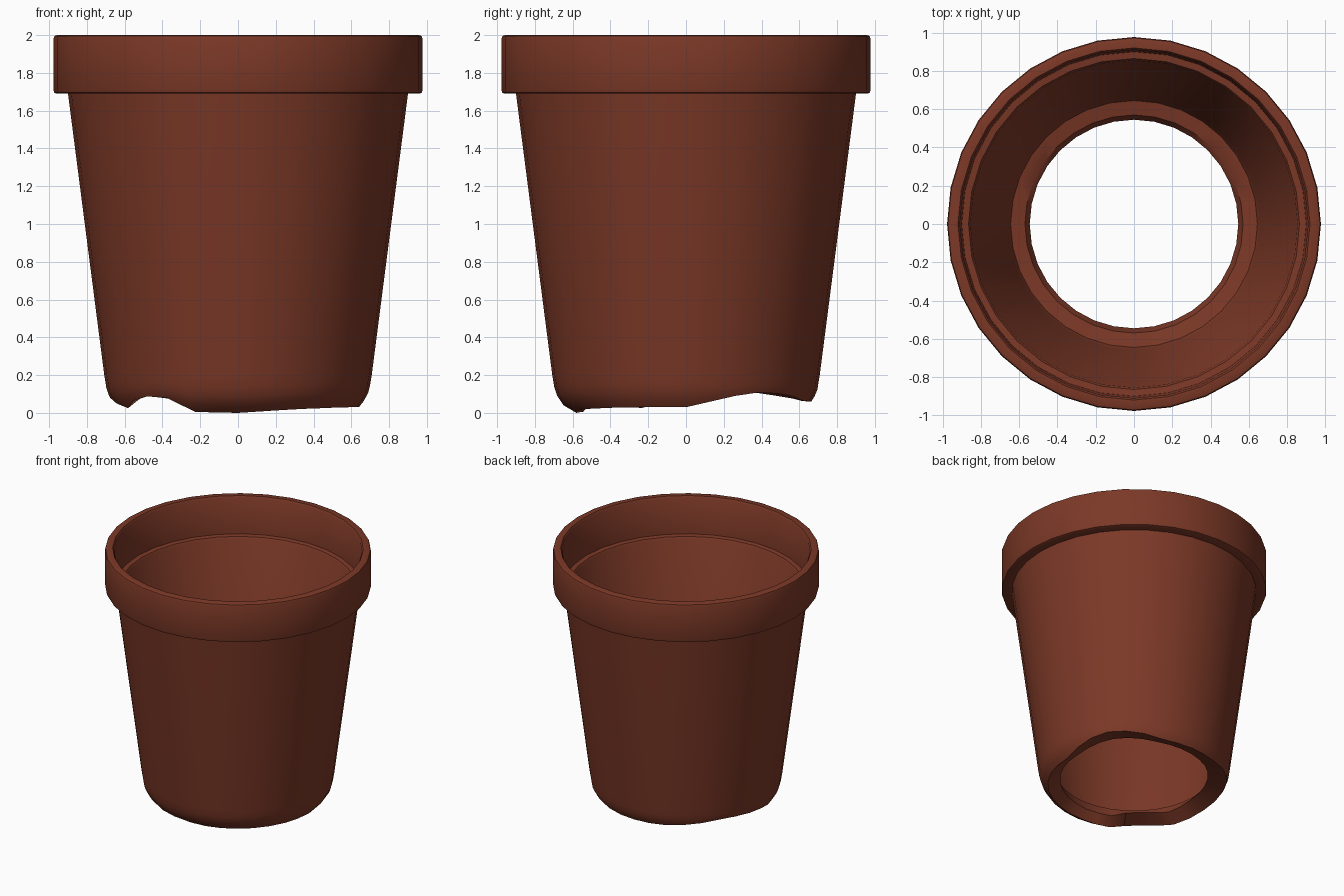
import bpy, bmesh, math

if "Cube" in bpy.data.objects:
    bpy.data.objects.remove(bpy.data.objects["Cube"])

SIDES = 32

# Outer wall (r, z), from the broken foot up
FOOT = [(0.58, 0.0), (0.64, 0.03), (0.675, 0.075), (0.695, 0.12), (0.708, 0.2)]
# Body, rim, inner ledge and floor (r, z)
UPPER = [(0.708, 0.2), (0.90, 1.69), (0.96, 1.69), (0.972, 1.695), (0.977, 1.71),
         (0.977, 1.98), (0.972, 1.995), (0.96, 2.0), (0.92, 2.0), (0.91, 1.985),
         (0.90, 1.70), (0.865, 1.695), (0.855, 1.68), (0.66, 0.2), (0.645, 0.165), (0.57, 0.15)]
# Height of the broken lower edge by azimuth in degrees
BREAK = [(0, .03), (30, .11), (50, .10), (70, .06), (110, .06), (135, .09), (150, .11),
         (180, .08), (195, .04), (205, .02), (215, .07), (232, .10), (240, .06),
         (247, .005), (270, .0), (300, .02), (330, .03), (360, .03)]


def lerp_table(table, x):
    for (x0, y0), (x1, y1) in zip(table, table[1:]):
        if x <= x1:
            return y0 + (y1 - y0) * (x - x0) / (x1 - x0)
    return table[-1][1]


def foot_radius(z):
    return lerp_table([(b, a) for a, b in FOOT], z)


def profile_at(deg):
    h = lerp_table(BREAK, deg)
    zs = [h + (0.2 - h) * t for t in (0, 0.2, 0.45, 0.7)]
    outer = [(foot_radius(z), z) for z in zs]
    return outer + UPPER + [(0.545, 0.5 * h + 0.075)]


# Pot: lathed shell whose foot follows the break line
bm = bmesh.new()
rings = []
for i in range(SIDES):
    a = 2 * math.pi * i / SIDES
    rings.append([bm.verts.new((r * math.cos(a), r * math.sin(a), z))
                  for r, z in profile_at(math.degrees(a))])
n = len(rings[0])
for i in range(SIDES):
    p, q = rings[i], rings[(i + 1) % SIDES]
    for j in range(n):
        k = (j + 1) % n
        bm.faces.new((p[j], q[j], q[k], p[k]))
bmesh.ops.recalc_face_normals(bm, faces=bm.faces)

mesh = bpy.data.meshes.new("flower_pot")
bm.to_mesh(mesh)
bm.free()
pot = bpy.data.objects.new("flower_pot", mesh)
bpy.context.collection.objects.link(pot)

clay = bpy.data.materials.new("terracotta")
clay.diffuse_color = (0.20, 0.04, 0.02, 1)
clay.use_nodes = True
clay.node_tree.nodes["Principled BSDF"].inputs["Base Color"].default_value = clay.diffuse_color
mesh.materials.append(clay)

bpy.context.view_layer.objects.active = pot
pot.select_set(True)
bpy.ops.object.shade_smooth_by_angle(angle=math.radians(35))
